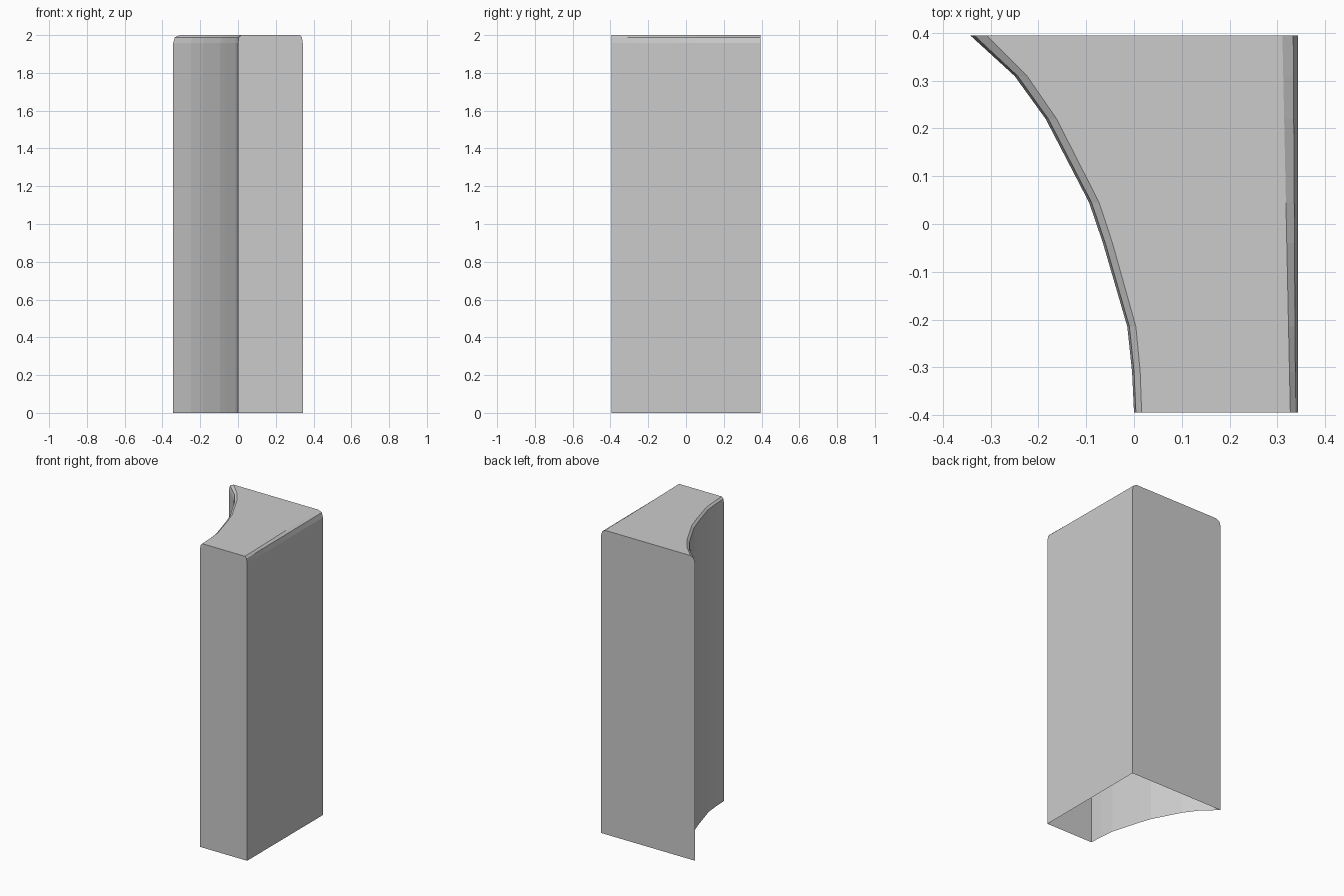
import bpy
import bmesh

if "Cube" in bpy.data.objects:
    bpy.data.objects.remove(bpy.data.objects["Cube"], do_unlink=True)

HEIGHT = 2.0
SIDE_X = 0.343

# Concave side, as plan points (x, y) from back to front
curve = [(-0.343, 0.395), (-0.25, 0.31), (-0.185, 0.22), (-0.094, 0.045),
         (-0.065, -0.04), (-0.014, -0.215), (-0.004, -0.31), (0.0, -0.395)]
# Width of the rounded top edge at each point, narrowing to the front
rounding = [0.034, 0.026, 0.023, 0.021, 0.02, 0.018, 0.017, 0.016]


def section(x, y, r, r_side):
    """Open profile: up the curved wall, over the top, down the flat wall."""
    left = [(x, 0), (x, 1.958), (x + 0.25 * r, 1.988), (x + r, HEIGHT)]
    right = [(SIDE_X - r_side, HEIGHT), (SIDE_X - 0.3 * r_side, 1.988),
             (SIDE_X, 1.958), (SIDE_X, 0)]
    return [(px, y, pz) for px, pz in left + right]


# Loft the sections into a shell that is open underneath
bm = bmesh.new()
rows = []
for (x, y), r in zip(curve, rounding):
    r_side = 0.024 + 0.021 * y
    rows.append([bm.verts.new(p) for p in section(x, y, r, r_side)])
for a, b in zip(rows, rows[1:]):
    for i in range(len(a) - 1):
        bm.faces.new((a[i], a[i + 1], b[i + 1], b[i]))

# Back and front walls
bm.faces.new(rows[0][::-1])
bm.faces.new(rows[-1])
bmesh.ops.recalc_face_normals(bm, faces=bm.faces)

mesh = bpy.data.meshes.new("curved_block")
bm.to_mesh(mesh)
bm.free()
block = bpy.data.objects.new("curved_block", mesh)
bpy.context.collection.objects.link(block)

# Plain grey
grey = bpy.data.materials.new("light_grey")
grey.use_nodes = True
colour = (0.6, 0.6, 0.6, 1)
grey.diffuse_color = colour
grey.node_tree.nodes["Principled BSDF"].inputs["Base Color"].default_value = colour
mesh.materials.append(grey)
